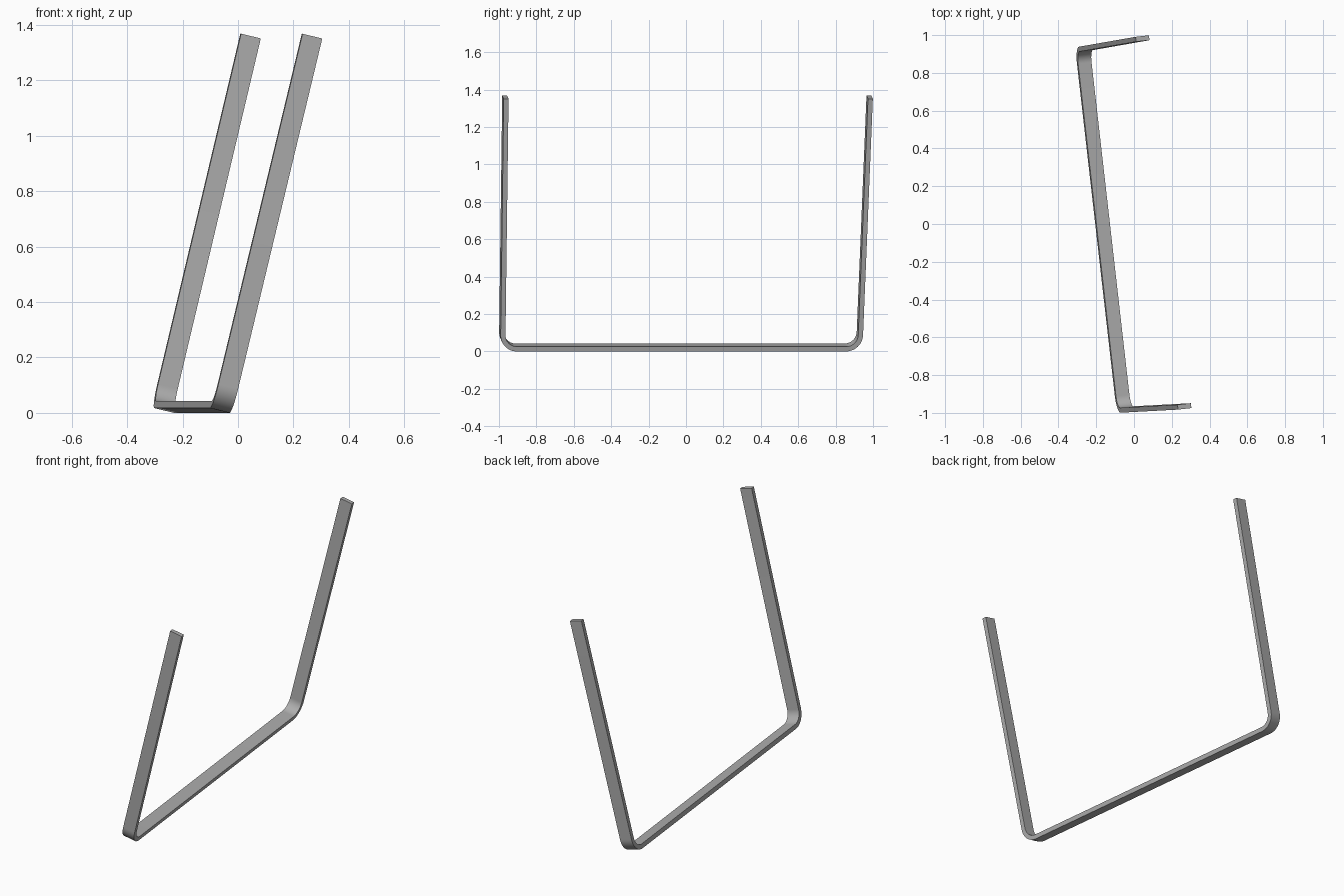
import bpy, bmesh
from math import sin, cos, radians, pi
from mathutils import Matrix, Vector

cube = bpy.data.objects.get("Cube")
if cube:
    bpy.data.objects.remove(cube, do_unlink=True)

HALF = 0.975            # half length of the base bar
HEIGHT = 1.389          # leg height along the strip plane
WIDTH = 0.0735          # strip width
THICK = 0.026           # strip thickness
RADIUS = 0.09           # outer bend radius
FLARE = radians(0.8)    # outward lean of each leg
TILT = radians(13.5)    # lean of the whole strip
TURN = radians(6.5)     # turn about the vertical
STEPS = 12

# Plain grey metal
metal = bpy.data.materials.new("grey_metal")
metal.use_nodes = True
grey = (0.42, 0.42, 0.42, 1)
metal.diffuse_color = grey
metal.node_tree.nodes["Principled BSDF"].inputs["Base Color"].default_value = grey


def half_profile():
    """Outer and inner points of one bend and leg, from base to tip."""
    centre = Vector((HALF - RADIUS, RADIUS))
    pairs = []
    for i in range(STEPS + 1):
        a = -pi / 2 + (pi / 2 - FLARE) * i / STEPS
        ray = Vector((cos(a), sin(a)))
        pairs.append((centre + ray * RADIUS, centre + ray * (RADIUS - THICK)))
    along = Vector((sin(FLARE), cos(FLARE)))
    length = (HEIGHT - pairs[-1][0].y) / along.y
    pairs.append(tuple(p + along * length for p in pairs[-1]))
    return pairs


# Bent strip: mirrored profile, extruded across its width
right_half = half_profile()
left_half = [tuple(Vector((-p.x, p.y)) for p in pair) for pair in reversed(right_half)]
bm = bmesh.new()
rows = [[bm.verts.new((-WIDTH / 2, p.x, p.y)) for p in pair]
        for pair in left_half + right_half]
faces = [bm.faces.new((a[0], b[0], b[1], a[1])) for a, b in zip(rows, rows[1:])]
extruded = bmesh.ops.extrude_face_region(bm, geom=faces)["geom"]
bmesh.ops.translate(bm, vec=(WIDTH, 0, 0),
                    verts=[g for g in extruded if isinstance(g, bmesh.types.BMVert)])
bmesh.ops.recalc_face_normals(bm, faces=bm.faces)

# Lean and turn, then centre on the ground
bm.transform(Matrix.Rotation(TURN, 4, 'Z') @ Matrix.Rotation(TILT, 4, 'Y'))
lo = Vector([min(v.co[i] for v in bm.verts) for i in range(3)])
hi = Vector([max(v.co[i] for v in bm.verts) for i in range(3)])
mid = (lo + hi) / 2
bmesh.ops.translate(bm, verts=bm.verts, vec=(-mid.x, -mid.y, -lo.z))

mesh = bpy.data.meshes.new("bent_strip_frame")
bm.to_mesh(mesh)
bm.free()
mesh.materials.append(metal)
frame = bpy.data.objects.new("bent_strip_frame", mesh)
bpy.context.collection.objects.link(frame)

bpy.ops.object.select_all(action='DESELECT')
frame.select_set(True)
bpy.context.view_layer.objects.active = frame
bpy.ops.object.shade_smooth_by_angle(angle=radians(30))
